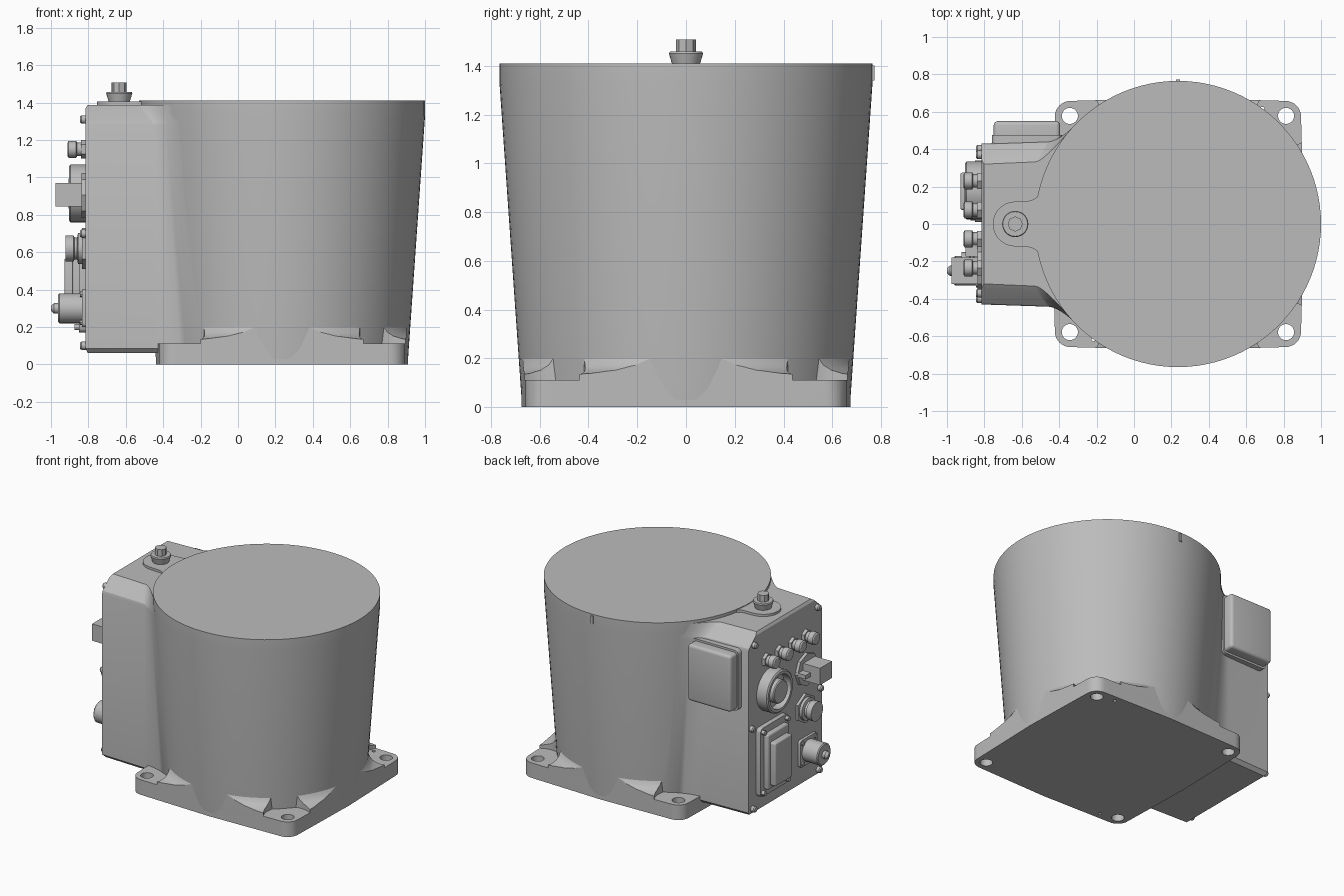
import bpy, bmesh, math
from mathutils import Matrix, Vector

cube = bpy.data.objects.get("Cube")
if cube:
    bpy.data.objects.remove(cube)

grey = bpy.data.materials.new("cast grey")
grey.use_nodes = True
COLOUR = (0.5, 0.5, 0.5, 1)
grey.diffuse_color = COLOUR
grey.node_tree.nodes["Principled BSDF"].inputs["Base Color"].default_value = COLOUR

CX = 0.235          # axis of the drum
FACE = -0.815       # plane of the connector panel
TO_PANEL = Matrix.Rotation(-math.pi / 2, 4, 'Y')   # local z points out of the panel


def finish(bm, name):
    bmesh.ops.remove_doubles(bm, verts=bm.verts, dist=1e-5)
    bmesh.ops.recalc_face_normals(bm, faces=bm.faces)
    mesh = bpy.data.meshes.new(name)
    bm.to_mesh(mesh)
    bm.free()
    mesh.materials.append(grey)
    obj = bpy.data.objects.new(name, mesh)
    bpy.context.collection.objects.link(obj)
    return obj


def lathe(name, profile, at=(0, 0, 0), turn=Matrix(), steps=32):
    """Spin (radius, height) points; both ends are closed to the axis."""
    bm = bmesh.new()
    pts = [(0, profile[0][1])] + list(profile) + [(0, profile[-1][1])]
    vs = [bm.verts.new((r, 0, z)) for r, z in pts]
    es = [bm.edges.new(p) for p in zip(vs, vs[1:])]
    bmesh.ops.spin(bm, geom=vs + es, axis=(0, 0, 1), cent=(0, 0, 0),
                   angle=math.tau, steps=steps)
    bm.transform(Matrix.Translation(at) @ turn)
    return finish(bm, name)


def loft(name, rings):
    """Skin a stack of matching closed outlines and cap the ends."""
    bm = bmesh.new()
    rows = [[bm.verts.new(p) for p in ring] for ring in rings]
    n = len(rows[0])
    for a, b in zip(rows, rows[1:]):
        for i in range(n):
            bm.faces.new((a[i], a[(i + 1) % n], b[(i + 1) % n], b[i]))
    bm.faces.new(rows[0])
    bm.faces.new(rows[-1])
    return finish(bm, name)


def box(name, lo, hi, bevel=0.0, axis=None):
    """Box between two corners; bevels all edges or those along one axis."""
    bm = bmesh.new()
    bmesh.ops.create_cube(bm, size=1)
    lo, hi = Vector(lo), Vector(hi)
    bm.transform(Matrix.Translation((lo + hi) / 2) @ Matrix.Diagonal((hi - lo).to_4d()))
    if bevel:
        es = [e for e in bm.edges if axis is None or
              abs((e.verts[0].co - e.verts[1].co).normalized()[axis]) > 0.9]
        bmesh.ops.bevel(bm, geom=es, offset=bevel, segments=4, profile=0.5, affect='EDGES')
    return finish(bm, name)


def boolean(obj, cutter, operation='DIFFERENCE'):
    mod = obj.modifiers.new("cut", 'BOOLEAN')
    mod.operation, mod.object, mod.solver = operation, cutter, 'EXACT'
    bpy.context.view_layer.objects.active = obj
    bpy.ops.object.modifier_apply(modifier=mod.name)
    bpy.data.objects.remove(cutter)


def drum_radius(z):
    return 0.672 + 0.093 * min(z / 1.33, 1)


# Tapered drum with a straight rim
drum = lathe("drum", [(drum_radius(z), z) for z in (0, 1.33, 1.41)], (CX, 0, 0), steps=96)
rim_pin = box("rim_pin", (CX - 0.01, 0.74, 1.34), (CX + 0.01, 0.772, 1.4))

# Square foot: flared skirt trimmed to a rounded, slightly bowed square
foot = lathe("foot", [(1.0, 0), (1.0, 0.125), (0.86, 0.13), (0.77, 0.138), (0.725, 0.152),
                      (0.7, 0.172), (0.685, 0.2)], (CX, 0, 0), steps=96)
outline = []
for k in range(4):
    turn = Matrix.Rotation(k * math.pi / 2, 3, 'Z')
    outline.append(turn @ Vector((0.674, 0, 0)))
    for i in range(9):
        a = i / 8 * math.pi / 2
        outline.append(turn @ Vector((0.575 + 0.083 * math.cos(a),
                                      0.575 + 0.083 * math.sin(a), 0)))
trim = loft("trim", [[p + Vector((CX, 0, z)) for p in outline] for z in (-0.1, 0.4)])
boolean(foot, trim, 'INTERSECT')
for sx in (-1, 1):
    for sy in (-1, 1):
        spot = (CX + 0.578 * sx, 0.578 * sy, 0)
        boolean(foot, lathe("pad_cut", [(0.165, 0.112), (0.165, 0.3)], spot))
        boolean(foot, lathe("bolt_hole", [(0.043, -0.1), (0.043, 0.3)], spot))
for s in (-1, 1):
    boolean(foot, lathe("pin_hole", [(0.012, -0.1), (0.012, 0.3)],
                        (CX + 0.45 * s, 0.615 * s, 0), steps=12))


# Connector housing: flares into the drum, shoulders sloped at the top
def housing_ring(z, w, start, end_y, inset=0.0):
    r = drum_radius(z) * 0.998
    s, c = end_y / r, -math.sqrt(1 - (end_y / r) ** 2)
    end = Vector((CX + r * c, end_y))
    wall = w + 0.012
    ctrl = end + Vector((-s, c)) * ((end_y - wall) / -c)
    begin = Vector((min(start, ctrl.x - 0.02), wall))
    half = [Vector((FACE + inset, w))]
    for i in range(11):
        t = i / 10
        half.append(begin * (1 - t) ** 2 + ctrl * 2 * t * (1 - t) + end * t * t)
    both = half + [Vector((p.x, -p.y)) for p in reversed(half)]
    return [(p.x, p.y, z) for p in both]


housing = loft("housing", [housing_ring(0.06, 0.405, -0.46, 0.53, 0.012),
                           housing_ring(0.085, 0.43, -0.46, 0.55),
                           housing_ring(1.28, 0.43, -0.46, 0.55),
                           housing_ring(1.3, 0.424, -0.465, 0.548),
                           housing_ring(1.37, 0.345, -0.52, 0.51),
                           housing_ring(1.388, 0.32, -0.53, 0.5, 0.012)])

# Lug on the housing roof with its plug
LUG = -0.635
arc = [(LUG - 0.12 * math.sin(a), 0.12 * math.cos(a))
       for a in [i * math.pi / 16 for i in range(17)]]
flare = [(-0.55, 0.125), (-0.515, 0.145), (-0.49, 0.19), (-0.45, 0.3)]
lug_outline = [p for p in reversed(flare)] + arc + [(x, -y) for x, y in flare]
lug = loft("lug", [[(x, y, z) for x, y in lug_outline] for z in (1.36, 1.405)])
plug_collar = lathe("plug_collar", [(0.055, 1.4), (0.07, 1.45), (0.066, 1.458)], (LUG, 0, 0))
plug_knob = lathe("plug_knob", [(0.04, 1.45), (0.04, 1.507)], (LUG, 0, 0), steps=8)

# Side cover
cover_collar = box("cover_collar", (-0.76, 0.4, 0.84), (-0.385, 0.475, 1.29), 0.03, 1)
side_cover = box("side_cover", (-0.75, 0.4, 0.855), (-0.395, 0.55, 1.275), 0.022)


def fitting(name, y, z, profile, steps=32):
    """Turned part on the panel; heights are measured outwards from it."""
    return lathe(name, profile, (FACE, y, z), TO_PANEL, steps)


# Panel screws
for z, y in ((1.31, 0.37), (0.7, 0.4), (0.1, 0.385)):
    for s in (-1, 1):
        fitting("panel_screw", s * y, z, [(0.022, -0.01), (0.022, 0.022), (0.016, 0.03)], 16)

# Row of small round sockets
for y in (0.23, 0.075, -0.08, -0.235):
    fitting("socket_nut", y, 1.15, [(0.05, -0.01), (0.05, 0.025)], 6)
    fitting("small_socket", y, 1.15, [(0.036, 0), (0.036, 0.045), (0.045, 0.05),
                                      (0.045, 0.09), (0.035, 0.097)], 24)

# Large ringed socket
fitting("large_ring", 0.18, 0.915, [(0.155, -0.01), (0.155, 0.08), (0.145, 0.088),
                                    (0.125, 0.088), (0.125, 0.03)], 48)
fitting("large_socket", 0.18, 0.915, [(0.085, 0), (0.085, 0.085), (0.078, 0.092)])

# Square plug on an octagonal plate
fitting("square_plug_plate", -0.235, 0.905, [(0.12, -0.01), (0.12, 0.022)], 8)
box("square_plug", (-0.975, -0.32, 0.845), (-0.83, -0.18, 0.97))
box("plug_latch", (-0.9, -0.175, 0.89), (-0.81, -0.12, 0.92))

# Middle round connector
fitting("middle_plate", -0.22, 0.62, [(0.11, -0.01), (0.11, 0.02)], 6)
fitting("middle_connector", -0.22, 0.62, [(0.082, 0), (0.082, 0.04), (0.06, 0.045),
                                          (0.06, 0.06), (0.07, 0.065), (0.07, 0.108)])

# Lower power connector with a nipple and four flange screws
box("power_flange", (-0.835, -0.35, 0.2), (-0.81, -0.15, 0.4), 0.02, 0)
for dy in (-0.075, 0.075):
    for dz in (-0.075, 0.075):
        fitting("flange_screw", -0.25 + dy, 0.3 + dz, [(0.014, 0), (0.014, 0.03)], 12)
fitting("power_connector", -0.25, 0.3, [(0.08, 0), (0.08, 0.14), (0.073, 0.147),
                                        (0.028, 0.147), (0.028, 0.168), (0.014, 0.185)])

# Rectangular connector with a stepped hood
box("hood_plate", (-0.85, 0.01, 0.17), (-0.81, 0.34, 0.68), 0.03, 0)
box("hood_step", (-0.885, 0.05, 0.22), (-0.82, 0.3, 0.63), 0.015)
box("hood", (-0.928, 0.075, 0.25), (-0.82, 0.275, 0.57), 0.012)
for y in (0.035, 0.315):
    for z in (0.2, 0.65):
        fitting("hood_screw", y, z, [(0.017, 0), (0.017, 0.06)], 12)

# Smooth shading with sharp edges kept
bpy.ops.object.select_all(action='DESELECT')
for obj in bpy.context.collection.objects:
    if obj.type == 'MESH':
        obj.select_set(True)
        bpy.context.view_layer.objects.active = obj
bpy.ops.object.shade_smooth_by_angle(angle=math.radians(30))
